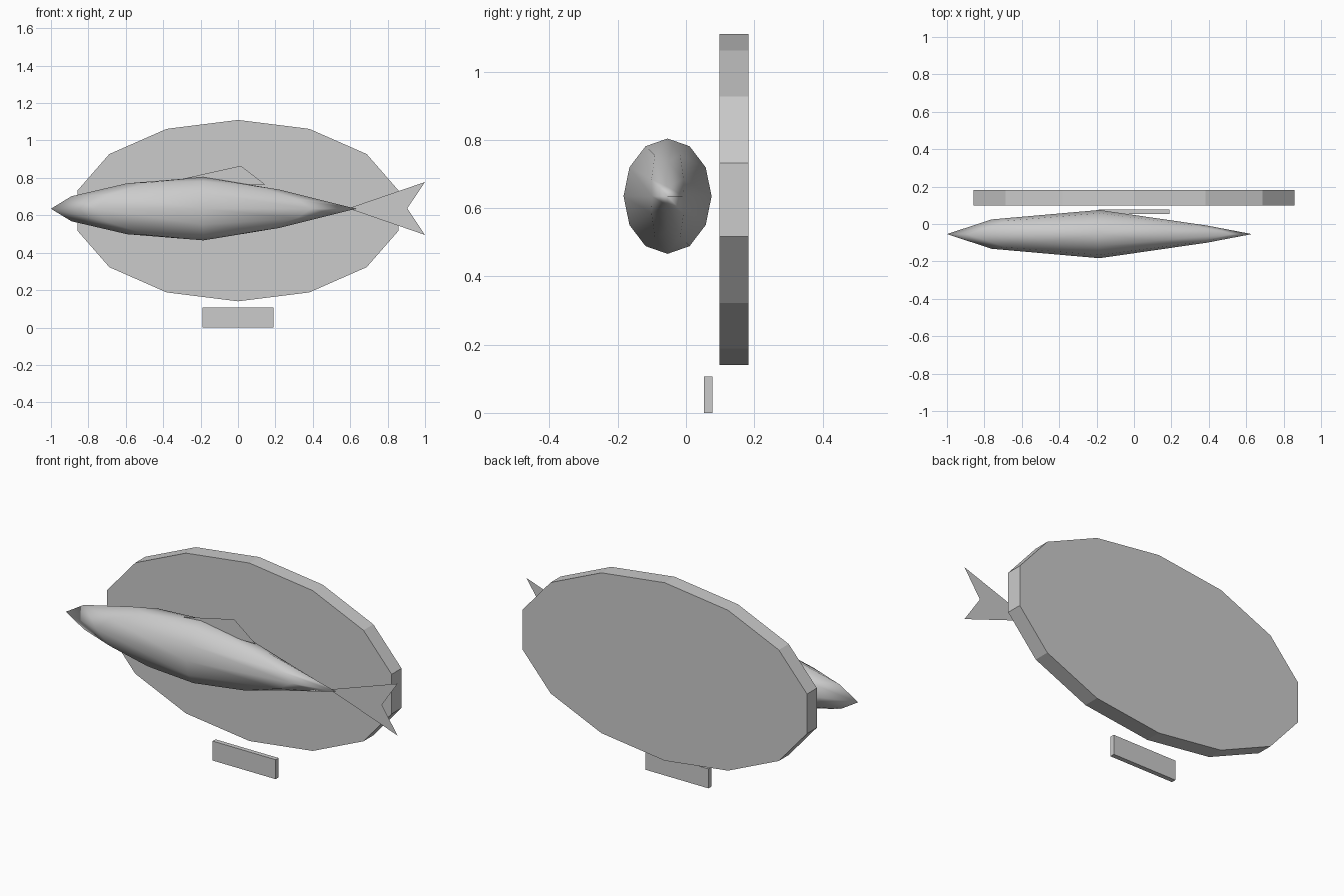
import bpy, bmesh, math
from mathutils import Matrix

if "Cube" in bpy.data.objects:
    bpy.data.objects.remove(bpy.data.objects["Cube"])


def make_object(name, bm, smooth=False):
    mesh = bpy.data.meshes.new(name)
    for f in bm.faces:
        f.smooth = smooth
    bm.to_mesh(mesh)
    bm.free()
    obj = bpy.data.objects.new(name, mesh)
    bpy.context.collection.objects.link(obj)
    return obj


def slab(name, outline, y0, y1=None):
    """Outline in the xz plane, extruded from y0 to y1 (flat sheet if y1 is None)."""
    bm = bmesh.new()
    face = bm.faces.new([bm.verts.new((x, y0, z)) for x, z in outline])
    if y1 is not None:
        new = bmesh.ops.extrude_face_region(bm, geom=[face])["geom"]
        bmesh.ops.translate(bm, vec=(0, y1 - y0, 0),
                            verts=[v for v in new if isinstance(v, bmesh.types.BMVert)])
        bmesh.ops.recalc_face_normals(bm, faces=bm.faces)
    return make_object(name, bm)


# Oval 14-sided backing board
oval = [(0.88 * math.sin(i * math.tau / 14), 0.625 + 0.485 * math.cos(i * math.tau / 14))
        for i in range(14)]
slab("backing_board", oval, 0.098, 0.183)

# Label plate below the board
slab("label_plate", [(-0.19, 0), (0.19, 0), (0.19, 0.106), (-0.19, 0.106)], 0.053, 0.078)

# Fish body: stretched low-poly sphere, tapered towards snout and tail
FISH_Y, FISH_Z = -0.054, 0.635
bm = bmesh.new()
bmesh.ops.create_uvsphere(bm, u_segments=8, v_segments=6, radius=1)
for v in bm.verts:
    t = v.co.x
    taper = 1 - 0.28 * t * t if t < 0 else 1 - 0.83 * t ** 1.46
    v.co.y *= taper
    v.co.z *= taper
bmesh.ops.transform(bm, verts=bm.verts, matrix=Matrix.Translation((-0.185, FISH_Y, FISH_Z))
                    @ Matrix.Diagonal((0.815, 0.129, 0.169, 1)))
make_object("fish_body", bm, smooth=True)

# Paper-thin fins
slab("tail_fin", [(0.59, 0.637), (1.0, 0.495), (0.905, 0.637), (1.0, 0.778)], FISH_Y)
slab("back_fin", [(-0.43, 0.765), (0.145, 0.765), (0.015, 0.865)], FISH_Y)
